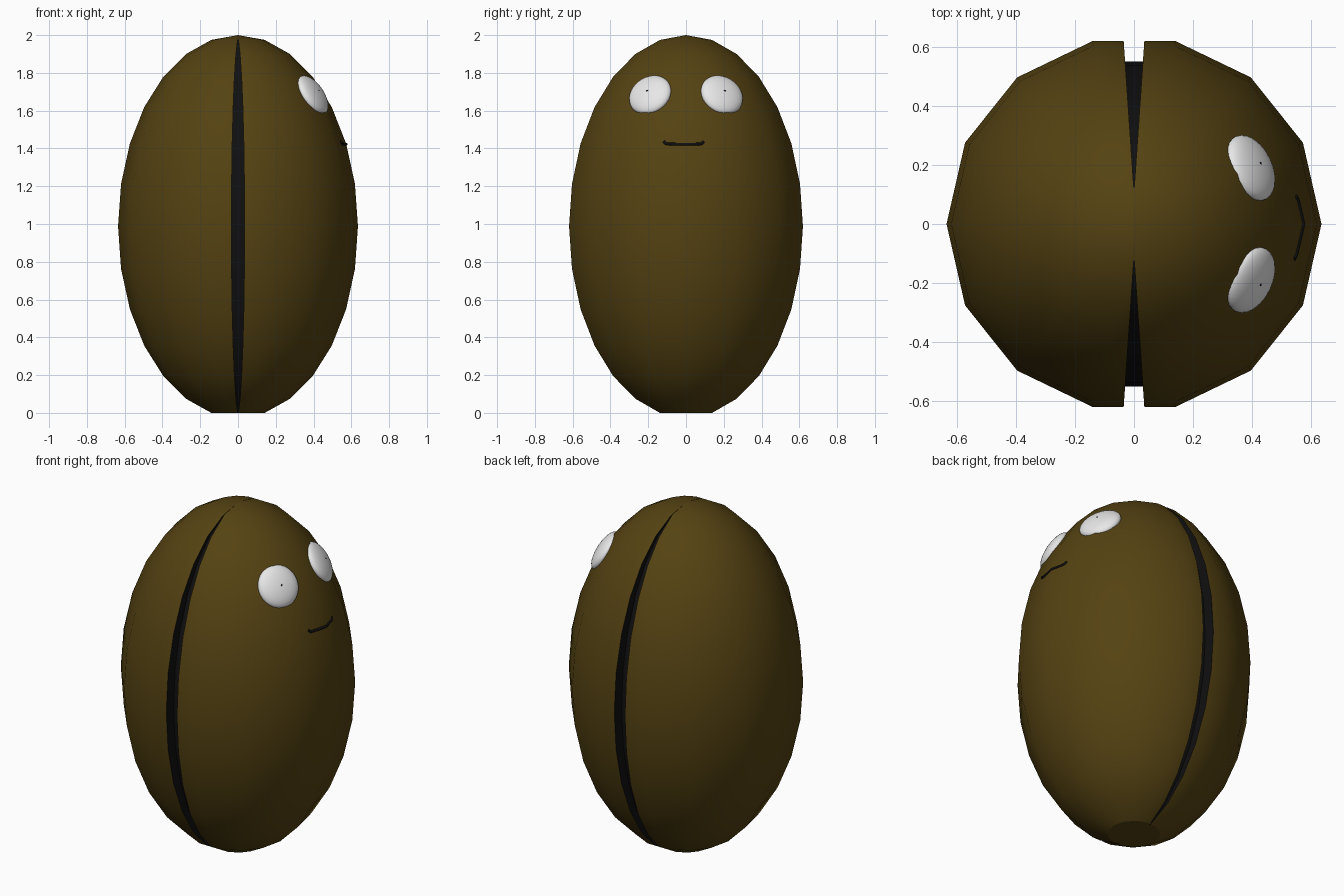
import bpy, bmesh, math
from mathutils import Vector

if "Cube" in bpy.data.objects:
    bpy.data.objects.remove(bpy.data.objects["Cube"])

N = 14                      # sides and rings of the egg body
R, H, CZ = 0.635, 1.0127, 0.9873


def material(name, rgb):
    m = bpy.data.materials.new(name)
    m.diffuse_color = (*rgb, 1)
    m.use_nodes = True
    m.node_tree.nodes["Principled BSDF"].inputs["Base Color"].default_value = m.diffuse_color
    return m


brown = material("olive_brown", (0.09, 0.055, 0.006))
black = material("black", (0.005, 0.005, 0.005))
white = material("white", (0.8, 0.8, 0.8))


def ring_points(i):
    """One ring of the body, with a slot notched into the front and back sides."""
    t = math.pi * i / N
    r, z = R * math.sin(t), CZ + H * math.cos(t)
    y = r * math.sin(2 * math.pi * 4 / N)
    w = 0.035 * max(y - 0.11, 0.02) / 0.51
    pts = []
    for k in range(N):
        a = 2 * math.pi * k / N
        pts.append((r * math.cos(a), r * math.sin(a), z, False))
        if k in (3, 10):
            s = 1 if k == 3 else -1
            for sx, f in ((1, 1), (1, 0.89), (-1, 0.89), (-1, 1)):
                pts.append((s * sx * w, s * y * f, z, True))
    return pts


# Body: egg with a flat foot and a tapering dark seam
bm = bmesh.new()
rings, slot = [], []
for i in range(1, N):
    pts = ring_points(i)
    slot = [p[3] for p in pts]
    rings.append([bm.verts.new(p[:3]) for p in pts])
M = len(slot)
for a, b in zip(rings, rings[1:]):
    for j in range(M):
        n = (j + 1) % M
        f = bm.faces.new((a[j], b[j], b[n], a[n]))
        f.material_index = int(slot[j] and slot[n])
top = bm.verts.new((0, 0, CZ + H))
for j in range(M):
    bm.faces.new((top, rings[0][j], rings[0][(j + 1) % M]))
bm.faces.new(rings[-1])
bmesh.ops.recalc_face_normals(bm, faces=bm.faces)
me = bpy.data.meshes.new("body")
bm.to_mesh(me)
bm.free()
body = bpy.data.objects.new("body", me)
bpy.context.collection.objects.link(body)
me.materials.append(brown)
me.materials.append(black)
bpy.context.view_layer.objects.active = body
body.select_set(True)
bpy.ops.object.shade_smooth_by_angle(angle=math.radians(28))


def disc(name, loc, normal, radius, thick, mat):
    """Flattened smooth ball facing along normal."""
    bpy.ops.mesh.primitive_uv_sphere_add(segments=32, ring_count=16, radius=1, location=loc)
    o = bpy.context.object
    o.name = name
    o.scale = (radius, radius, thick)
    o.rotation_euler = normal.to_track_quat('Z', 'Y').to_euler()
    o.data.materials.append(mat)
    bpy.ops.object.shade_smooth()


# Eyes with pinprick pupils, on the right side
for s, side in ((1, "back"), (-1, "front")):
    nrm = Vector((0.77, s * 0.365, 0.527)).normalized()
    c = Vector((0.395, s * 0.19, 1.683))
    disc("eye_" + side, c, nrm, 0.118, 0.045, white)
    disc("pupil_" + side, c + nrm * 0.044, nrm, 0.005, 0.003, black)

# Mouth: thin tube lying on the body surface
cu = bpy.data.curves.new("mouth", 'CURVE')
cu.dimensions = '3D'
cu.bevel_depth = 0.008
cu.bevel_resolution = 2
cu.use_fill_caps = True
path = [(-0.118, 1.436), (-0.105, 1.424), (-0.05, 1.422), (0, 1.422),
        (0.05, 1.422), (0.083, 1.424), (0.093, 1.436)]
sp = cu.splines.new('POLY')
sp.points.add(len(path) - 1)
for p, (y, z) in zip(sp.points, path):
    p.co = (0.572 - 0.23 * abs(y) - 0.4 * max(z - 1.427, 0), y, z, 1)
cu.materials.append(black)
bpy.context.collection.objects.link(bpy.data.objects.new("mouth", cu))
